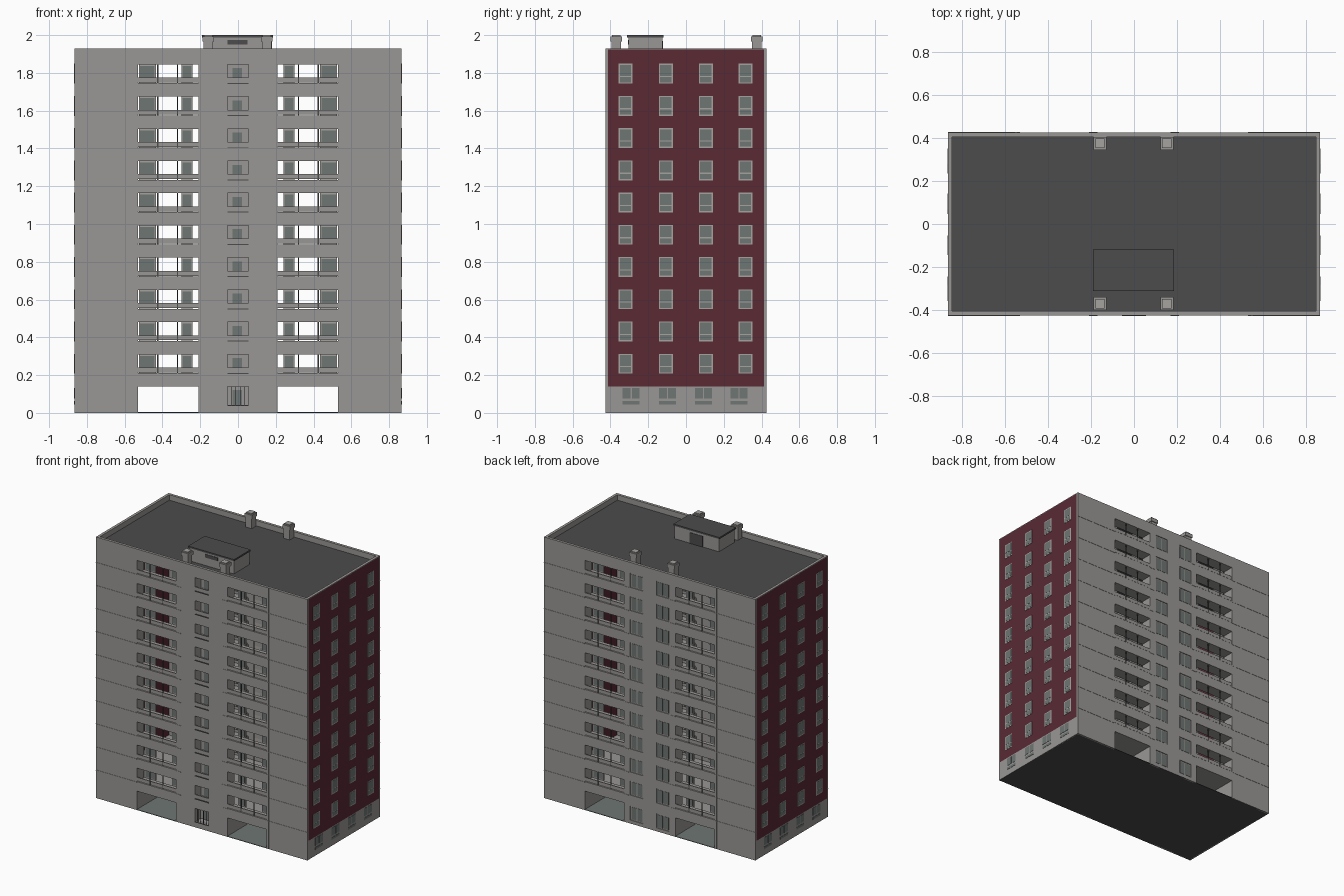
import bpy, bmesh
from mathutils import Matrix, Vector

cube = bpy.data.objects.get("Cube")
if cube:
    bpy.data.objects.remove(cube, do_unlink=True)


def material(name, rgb):
    m = bpy.data.materials.new(name)
    m.use_nodes = True
    m.diffuse_color = (*rgb, 1)
    m.node_tree.nodes["Principled BSDF"].inputs["Base Color"].default_value = (*rgb, 1)
    return m


WALL = material("concrete grey", (.32, .31, .30))
RED = material("dark red cladding", (.10, .023, .034))
DARK = material("roof dark grey", (.072, .072, .072))
GLASS = material("window grey", (.155, .18, .172))
FRAME = material("frame light grey", (.38, .37, .35))

HX, HY, T = .865, .425, .012          # half width, half depth, wall thickness
TOP, ROOF, BASE = 1.93, 1.89, .14
FLOORS = [.21 + .1706 * k for k in range(10)]
OPEN_H, DEPTH = .1, .085
SIDES = (-1, 1)


def finish(name, bm, mat):
    me = bpy.data.meshes.new(name)
    bm.to_mesh(me)
    bm.free()
    me.materials.append(mat)
    ob = bpy.data.objects.new(name, me)
    bpy.context.collection.objects.link(ob)
    return ob


class Part:
    """Collects boxes into one object."""
    def __init__(self, name, mat):
        self.name, self.mat, self.bm = name, mat, bmesh.new()

    def box(self, x, y, z):
        lo, hi = (Vector(min(p) for p in (x, y, z)), Vector(max(p) for p in (x, y, z)))
        m = Matrix.Translation((lo + hi) / 2) @ Matrix.Diagonal((*(hi - lo), 1))
        bmesh.ops.create_cube(self.bm, size=1, matrix=m)

    def done(self):
        return finish(self.name, self.bm, self.mat)


def facade(name, side, holes):
    """Wall sheet with rectangular holes (x0, x1, z0, z1), thickened inwards."""
    xs = sorted({-HX, HX, *(round(v, 4) for h in holes for v in h[:2])})
    zs = sorted({0, TOP, *(round(v, 4) for h in holes for v in h[2:])})
    bm = bmesh.new()
    grid = {(x, z): bm.verts.new((x, side * HY, z)) for x in xs for z in zs}
    for a, b in zip(xs, xs[1:]):
        for c, d in zip(zs, zs[1:]):
            mx, mz = (a + b) / 2, (c + d) / 2
            if any(h[0] < mx < h[1] and h[2] < mz < h[3] for h in holes):
                continue
            ring = [grid[a, c], grid[b, c], grid[b, d], grid[a, d]]
            bm.faces.new(ring if side < 0 else ring[::-1])
    for v in [v for v in bm.verts if not v.link_faces]:
        bm.verts.remove(v)
    ob = finish(name, bm, WALL)
    mod = ob.modifiers.new("thickness", "SOLIDIFY")
    mod.thickness, mod.offset = T, -1


# Front and back walls
loggias = [(s * .37 - .16, s * .37 + .16, z, z + OPEN_H) for z in FLOORS for s in SIDES]
passages = [(s * .37 - .16, s * .37 + .16, 0, BASE) for s in SIDES]
landings = [(-.055, .055, z, z + OPEN_H) for z in [.04] + FLOORS]
back_windows = [(s * .107 - .052, s * .107 + .052, z, z + .105) for z in [.025] + FLOORS for s in SIDES]
facade("front_wall", -1, loggias + passages + landings)
facade("back_wall", 1, loggias + passages + back_windows)

# Loggias: linings, railings, posts and inner windows
lining = Part("loggia_linings", WALL)
rails = Part("loggia_railings", WALL)
posts = Part("loggia_posts", DARK)
frames = Part("loggia_window_frames", FRAME)
panes = Part("loggia_window_panes", GLASS)
for sy in SIDES:
    out, inn = sy * (HY - T), sy * (HY - DEPTH)
    for x0, x1, z0, z1 in loggias:
        s = 1 if x0 > 0 else -1
        lining.box((x0, x1), (out, inn), (z0 - .006, z0))
        lining.box((x0, x1), (out, inn), (z1, z1 + .006))
        lining.box((x0 - .006, x0), (out, inn), (z0, z1))
        lining.box((x1, x1 + .006), (out, inn), (z0, z1))
        rails.box((x0, x1), (sy * (HY - .004), sy * (HY - .01)), (z0 + .004, z0 + .03))
        for px in (.32, .425):
            posts.box((s * (px - .003), s * (px + .003)), (sy * (HY - .002), sy * (HY - .008)), (z0, z1))
        for a, b in ((.24, .30), (.435, .525)):
            frames.box((s * a, s * b), (inn, inn - sy * .008), (z0, z1))
            panes.box((s * (a + .006), s * (b - .006)), (inn + sy * .002, inn - sy * .01), (z0 + .008, z1 - .008))
for p in (lining, rails, posts, frames, panes):
    p.done()

# Stair landings in the middle of the front
bay = Part("stair_landings", WALL)
bay_panes = Part("stair_doors", GLASS)
bay_sills = Part("stair_sills", DARK)
out, inn = -HY + T, -HY + .07
for x0, x1, z0, z1 in landings:
    bay.box((x0 - .006, x1 + .006), (inn, inn + .006), (z0 - .006, z1 + .006))
    for z in (z0 - .006, z1):
        bay.box((x0, x1), (out, inn), (z, z + .006))
    for x in (x0 - .006, x1):
        bay.box((x, x + .006), (out, inn), (z0, z1))
    bay_panes.box((-.028, .02), (inn - .004, inn), (z0, z0 + .08))
    bay_sills.box((x0, x1), (-HY - .002, -HY + .004), (z0 - .003, z0 + .002))
    if z0 > BASE:
        bay.box((x0, x1), (-HY + .004, -HY + .01), (z0, z0 + .03))
    else:
        for x in (-.033, -.011, .011, .033):
            bay_sills.box((x - .0015, x + .0015), (-HY + .004, -HY + .008), (z0, z1))
for p in (bay, bay_panes, bay_sills):
    p.done()

# Back windows and ground doors
frames = Part("back_window_frames", FRAME)
panes = Part("back_window_panes", GLASS)
for x0, x1, z0, z1 in back_windows:
    frames.box((x0, x1), (HY - .012, HY - .006), (z0, z1))
    mid = (x0 + x1) / 2
    for a, b in ((x0 + .006, mid - .003), (mid + .003, x1 - .006)):
        panes.box((a, b), (HY - .012, HY - .004), (z0 + .007, z1 - .007))
frames.done()
panes.done()

# Red end walls with their windows, and the grey plinth
ends = Part("red_end_walls", RED)
plinth = Part("plinth_ends", WALL)
frames = Part("end_window_frames", FRAME)
panes = Part("end_window_panes", GLASS)
for s in SIDES:
    ends.box((s * HX, s * (HX - .01)), (-HY + T, HY - T), (BASE, 1.925))
    plinth.box((s * HX, s * (HX - .01)), (-HY + T, HY - T), (0, BASE))
    for y in (-.32, -.107, .105, .315):
        for z in FLOORS:
            frames.box((s * (HX - .002), s * (HX + .002)), (y - .037, y + .037), (z - .002, z + .103))
            for a, b in ((.005, .032), (.038, .097)):
                panes.box((s * HX, s * (HX + .003)), (y - .03, y + .03), (z + a, z + b))
    for y in (-.29, -.098, .092, .28):
        for a, b in ((-.045, -.003), (.003, .045)):
            panes.box((s * HX, s * (HX + .002)), (y + a, y + b), (.075, .132))
        panes.box((s * HX, s * (HX + .002)), (y - .045, y + .045), (.045, .062))
for p in (ends, plinth, frames, panes):
    p.done()

# Thin panel joints on the long walls
joints = Part("panel_joints", WALL)
for sy in SIDES:
    y = (sy * (HY - .002), sy * (HY + .002))
    for z in FLOORS:
        for a, b in ((-HX, -.53), (-.21, -.17), (.17, .21), (.53, HX)):
            joints.box((a, b), y, (z - .005, z - .002))
    joints.box((-sy * .547, -sy * .55), y, (0, TOP))
joints.done()

# Ground plate, passages and the slab above them
ground = Part("ground_plate", DARK)
ground.box((-HX, HX), (-HY, HY), (0, .002))
ground.done()
paving = Part("passage_paving", GLASS)
slab = Part("first_floor_slab", WALL)
slab.box((-HX + .01, HX - .01), (-HY + T, HY - T), (BASE, BASE + .008))
for x0, x1, z0, z1 in passages:
    paving.box((x0, x1), (-HY, HY), (.002, .004))
    for x in (x0 - .006, x1):
        slab.box((x, x + .006), (-HY + T, HY - T), (.002, BASE))
paving.done()
slab.done()

# Roof deck and parapet
roof = Part("roof_deck", DARK)
roof.box((-HX + .012, HX - .012), (-HY + T, HY - T), (ROOF - .01, ROOF))
roof.done()
parapet = Part("parapet", WALL)
for s in SIDES:
    parapet.box((s * .845, s * (HX - .01)), (-HY + T, HY - T), (ROOF - .01, TOP))
    parapet.box((s * .845, s * HX), (-HY + T, HY - T), (1.925, TOP))
    parapet.box((-.845, .845), (s * .405, s * (HY - T)), (ROOF - .01, TOP))
parapet.done()

# Roof house with vent and door
house = Part("roof_house", WALL)
house.box((-.182, .18), (-.305, -.125), (ROOF, 1.99))
house.done()
trim = Part("roof_house_cover", DARK)
trim.box((-.19, .186), (-.312, -.118), (1.988, 2.0))
trim.box((-.055, .05), (-.308, -.3), (1.95, 1.975))
trim.box((-.05, .055), (-.13, -.122), (ROOF, 1.97))
trim.done()

# Chimneys: shaft, wider head and a raised top
chimneys = Part("chimneys", WALL)
tops = Part("chimney_tops", FRAME)
for x in (-.158, .153):
    for y in (-.37, .375):
        for r, z0, z1 in ((.025, ROOF, 1.965), (.03, 1.965, 1.992)):
            chimneys.box((x - r, x + r), (y - r, y + r), (z0, z1))
        tops.box((x - .022, x + .022), (y - .022, y + .022), (1.99, 2.0))
chimneys.done()
tops.done()
